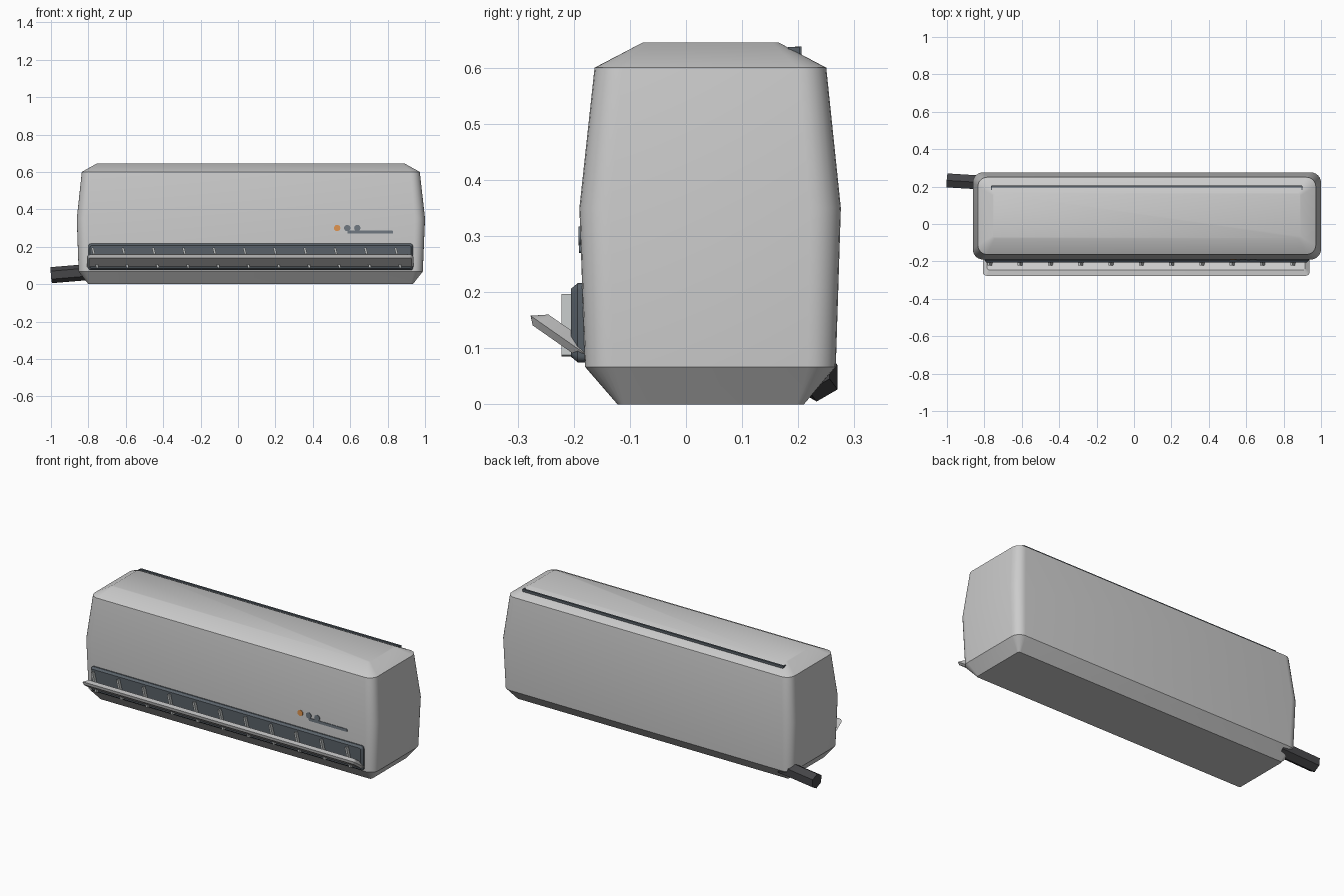
import bpy, bmesh, math
from mathutils import Vector, Matrix

if "Cube" in bpy.data.objects:
    bpy.data.objects.remove(bpy.data.objects["Cube"])


def material(name, rgb):
    m = bpy.data.materials.new(name)
    m.diffuse_color = (*rgb, 1)
    m.use_nodes = True
    m.node_tree.nodes["Principled BSDF"].inputs["Base Color"].default_value = m.diffuse_color
    return m


DARK = material("dark_plastic", (0.10, 0.12, 0.14))
BLACK = material("pipe_rubber", (0.06, 0.06, 0.065))
SLATE = material("display_grey", (0.16, 0.19, 0.22))
ORANGE = material("amber_light", (0.75, 0.30, 0.08))
FIN = material("fin_grey", (0.50, 0.52, 0.52))


def finish(name, bm, mat=None, smooth=True):
    bmesh.ops.recalc_face_normals(bm, faces=bm.faces)
    me = bpy.data.meshes.new(name)
    bm.to_mesh(me)
    bm.free()
    ob = bpy.data.objects.new(name, me)
    bpy.context.collection.objects.link(ob)
    if mat:
        me.materials.append(mat)
    if smooth:
        bpy.ops.object.select_all(action='DESELECT')
        ob.select_set(True)
        bpy.context.view_layer.objects.active = ob
        bpy.ops.object.shade_smooth_by_angle(angle=math.radians(32))
    return ob


def rounded_rect(a0, a1, b0, b1, r, seg=6):
    pts = []
    corners = [(a1 - r, b1 - r), (a0 + r, b1 - r), (a0 + r, b0 + r), (a1 - r, b0 + r)]
    for k, (a, b) in enumerate(corners):
        for i in range(seg + 1):
            t = math.pi / 2 * (k + i / seg)
            pts.append((a + r * math.cos(t), b + r * math.sin(t)))
    return pts


def loft(name, layers, matrix=Matrix(), mat=None):
    """layers: (height, a0, a1, b0, b1, radius) rounded rectangles stacked on local z"""
    bm = bmesh.new()
    rings = [[bm.verts.new(matrix @ Vector((a, b, h))) for a, b in rounded_rect(*rect)]
             for h, *rect in layers]
    n = len(rings[0])
    for lo, hi in zip(rings, rings[1:]):
        for i in range(n):
            j = (i + 1) % n
            bm.faces.new((lo[i], lo[j], hi[j], hi[i]))
    bm.faces.new(rings[0][::-1])
    bm.faces.new(rings[-1])
    return finish(name, bm, mat)


def box(name, center, size, mat=None, rot=Matrix()):
    bm = bmesh.new()
    m = Matrix.Translation(center) @ rot @ Matrix.Diagonal((*size, 1))
    bmesh.ops.create_cube(bm, size=1, matrix=m)
    return finish(name, bm, mat, False)


def rod(name, p, q, r, sides, mat, spin=0.0):
    p, q = Vector(p), Vector(q)
    d = q - p
    z = d.normalized()
    x = z.cross(Vector((0, 0, 1))).normalized()
    basis = Matrix((x, z.cross(x), z)).transposed().to_4x4()
    bm = bmesh.new()
    bmesh.ops.create_cone(bm, cap_ends=True, segments=sides, radius1=r, radius2=r, depth=d.length,
                          matrix=Matrix.Translation((p + q) / 2) @ basis @ Matrix.Rotation(spin, 4, 'Z'))
    return finish(name, bm, mat, sides > 8)


# main casing
loft("casing", [
    (0.0, -0.80, 0.935, -0.122, 0.21, 0.012),
    (0.067, -0.852, 0.988, -0.18, 0.267, 0.05),
    (0.35, -0.862, 1.0, -0.19, 0.276, 0.055),
    (0.60, -0.835, 0.972, -0.163, 0.25, 0.05),
    (0.645, -0.755, 0.89, -0.077, 0.165, 0.012),
])

# local z points to the front, local y is up
FRONT = Matrix.Rotation(math.pi / 2, 4, 'X')

# air outlet frame
loft("outlet_frame", [
    (0.16, -0.80, 0.935, 0.075, 0.216, 0.012),
    (0.193, -0.80, 0.935, 0.075, 0.216, 0.012),
    (0.205, -0.79, 0.925, 0.085, 0.206, 0.008),
], FRONT, DARK)

# slanted guide fins
for i in range(11):
    box(f"guide_fin_{i + 1}", (-0.765 + 0.162 * i, -0.21, 0.141), (0.012, 0.024, 0.112),
        FIN, Matrix.Rotation(math.radians(-14), 4, 'Y'))

# open flap: local y runs up and out along the slope
d = Vector((0, -0.82, 0.572)).normalized()
n = Vector((1, 0, 0)).cross(d)
flap_m = Matrix((Vector((1, 0, 0)), d, n)).transposed().to_4x4()
flap_m.translation = Vector((0, -0.277, 0.158)) - d * 0.13
loft("flap", [
    (0.012, -0.797, 0.927, 0.012, 0.117, 0.012),
    (0.0, -0.808, 0.938, 0.0, 0.13, 0.022),
    (-0.02, -0.785, 0.915, 0.024, 0.105, 0.01),
] if n.z < 0 else [
    (-0.012, -0.797, 0.927, 0.012, 0.117, 0.012),
    (0.0, -0.808, 0.938, 0.0, 0.13, 0.022),
    (0.02, -0.785, 0.915, 0.024, 0.105, 0.01),
], flap_m)

# display lights and bar
for i, mat in enumerate((ORANGE, SLATE, SLATE)):
    rod(f"indicator_{i + 1}", (0.53 + 0.054 * i, -0.17, 0.30), (0.53 + 0.054 * i, -0.192, 0.30),
        0.017, 20, mat)
loft("display_bar", [(0.17, 0.585, 0.83, 0.27, 0.286, 0.006),
                     (0.191, 0.585, 0.83, 0.27, 0.286, 0.006)], FRONT, SLATE)

# rear rail on the top slope with end brackets
box("top_rail", (0.068, 0.20, 0.628), (1.66, 0.011, 0.019), DARK)
for side, x in (("left", -0.762), ("right", 0.898)):
    box(f"rail_bracket_{side}", (x, 0.192, 0.628), (0.006, 0.02, 0.018), DARK)

# six-sided pipe sleeve leaving the lower left corner
rod("pipe_sleeve", (-0.998, 0.233, 0.048), (-0.77, 0.219, 0.067), 0.043, 6, BLACK)
